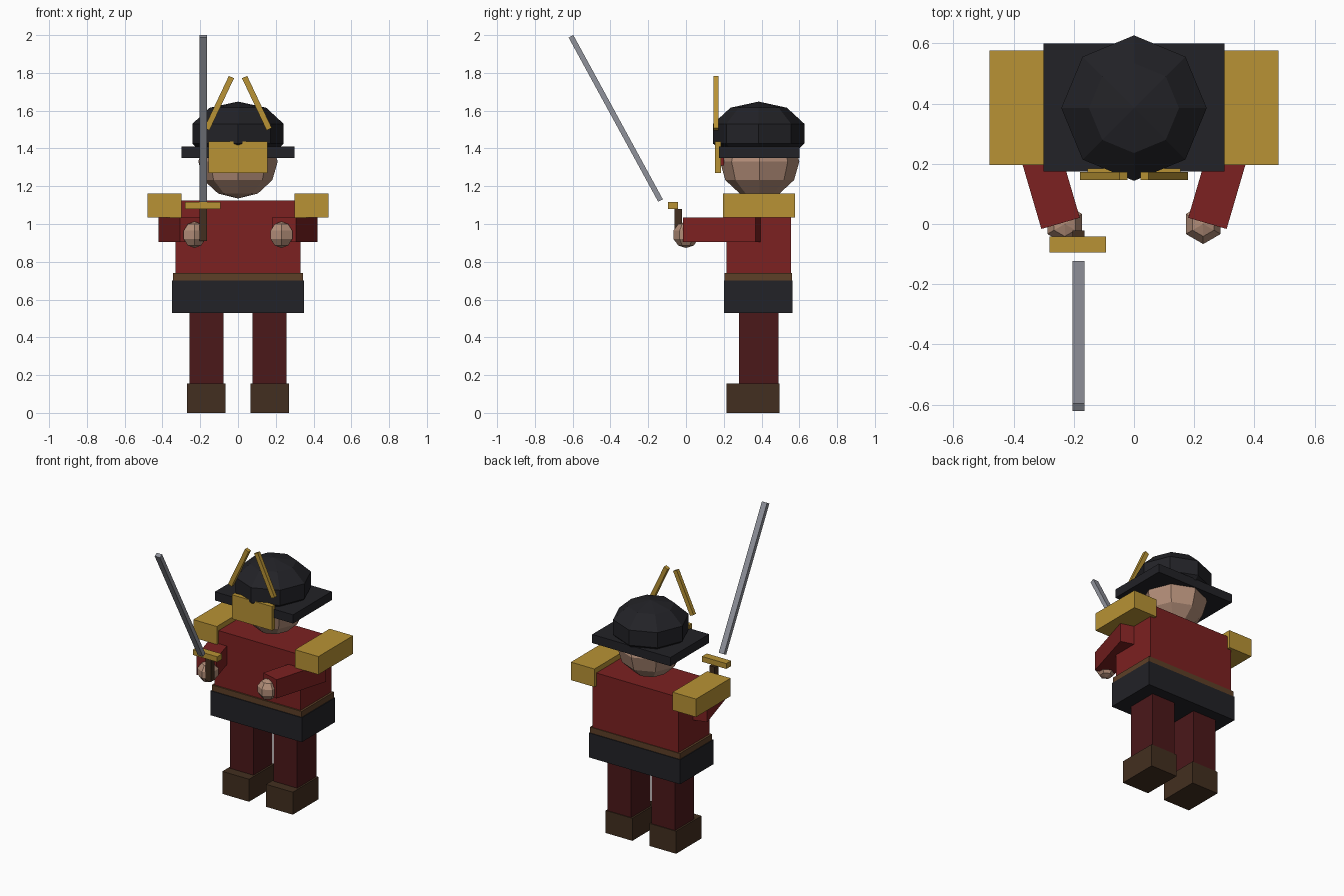
import bpy, bmesh
from math import radians
from mathutils import Matrix, Euler

if "Cube" in bpy.data.objects:
    bpy.data.objects.remove(bpy.data.objects["Cube"])

COLORS = {
    "red": (0.2, 0.015, 0.015), "dark_red": (0.07, 0.009, 0.01),
    "gold": (0.48, 0.29, 0.035), "black": (0.016, 0.016, 0.02),
    "brown": (0.055, 0.028, 0.014), "belt_brown": (0.11, 0.05, 0.02),
    "skin": (0.45, 0.27, 0.19), "steel": (0.28, 0.29, 0.33),
}
MATS = {}
for key, rgb in COLORS.items():
    MATS[key] = bpy.data.materials.new(key)
    MATS[key].diffuse_color = (*rgb, 1)


def finish(name, bm, color, matrix):
    bm.transform(matrix)
    mesh = bpy.data.meshes.new(name)
    bm.to_mesh(mesh)
    bm.free()
    mesh.materials.append(MATS[color])
    obj = bpy.data.objects.new(name, mesh)
    bpy.context.collection.objects.link(obj)


def box(name, color, center, size, rot=(0, 0, 0)):
    bm = bmesh.new()
    bmesh.ops.create_cube(bm, size=1)
    euler = Euler([radians(a) for a in rot])
    finish(name, bm, color, Matrix.LocRotScale(center, euler, size))


def span(name, color, x, y, z):
    """Box given by its (min, max) range on each axis."""
    box(name, color, [sum(r) / 2 for r in (x, y, z)], [r[1] - r[0] for r in (x, y, z)])


def ball(name, color, center, radii, segments, rings):
    bm = bmesh.new()
    bmesh.ops.create_uvsphere(bm, u_segments=segments, v_segments=rings, radius=1)
    finish(name, bm, color, Matrix.LocRotScale(center, None, radii))


# Body
span("skirt", "black", (-0.35, 0.35), (0.2, 0.565), (0.53, 0.70))
span("belt", "belt_brown", (-0.345, 0.345), (0.205, 0.56), (0.70, 0.74))
span("torso", "red", (-0.33, 0.33), (0.215, 0.555), (0.74, 1.125))

# Head, helmet and face guard
ball("head", "skin", (0, 0.39, 1.33), (0.21, 0.21, 0.195), 8, 6)
ball("helmet", "black", (0, 0.385, 1.478), (0.254, 0.254, 0.17), 8, 5)
span("helmet_brim", "black", (-0.3, 0.3), (0.175, 0.6), (1.35, 1.41))
span("face_plate", "gold", (-0.155, 0.155), (0.153, 0.185), (1.27, 1.437))
span("face_plate_lining", "red", (-0.08, 0.08), (0.18, 0.2), (1.31, 1.36))

# Mirrored parts
for side, s in (("left", -1), ("right", 1)):
    box(side + "_boot", "brown", (s * 0.168, 0.355, 0.078), (0.205, 0.28, 0.156))
    box(side + "_leg", "dark_red", (s * 0.168, 0.385, 0.343), (0.18, 0.21, 0.375))
    box(side + "_shoulder_pad", "gold", (s * 0.39, 0.386, 1.098), (0.18, 0.38, 0.125))
    box(side + "_arm", "red", (s * 0.30, 0.194, 0.97), (0.133, 0.4, 0.13), (0, 0, -s * 16.3))
    ball(side + "_hand", "skin", (s * 0.23, 0, 0.943), (0.07, 0.07, 0.07), 6, 5)
    box(side + "_helmet_horn", "gold", (s * 0.1, 0.159, 1.64), (0.03, 0.026, 0.305), (0, -s * 25.3, 0))

# Sword
span("sword_grip", "brown", (-0.205, -0.165), (-0.062, -0.022), (0.91, 1.08))
span("sword_guard", "gold", (-0.28, -0.093), (-0.095, -0.042), (1.08, 1.117))
box("sword_blade", "steel", (-0.185, -0.372, 1.559), (0.04, 0.028, 0.99), (28.6, 0, 0))

for m in bpy.data.materials:
    if m.users and not m.is_grease_pencil:
        m.use_nodes = True
        m.node_tree.nodes["Principled BSDF"].inputs["Base Color"].default_value = m.diffuse_color
